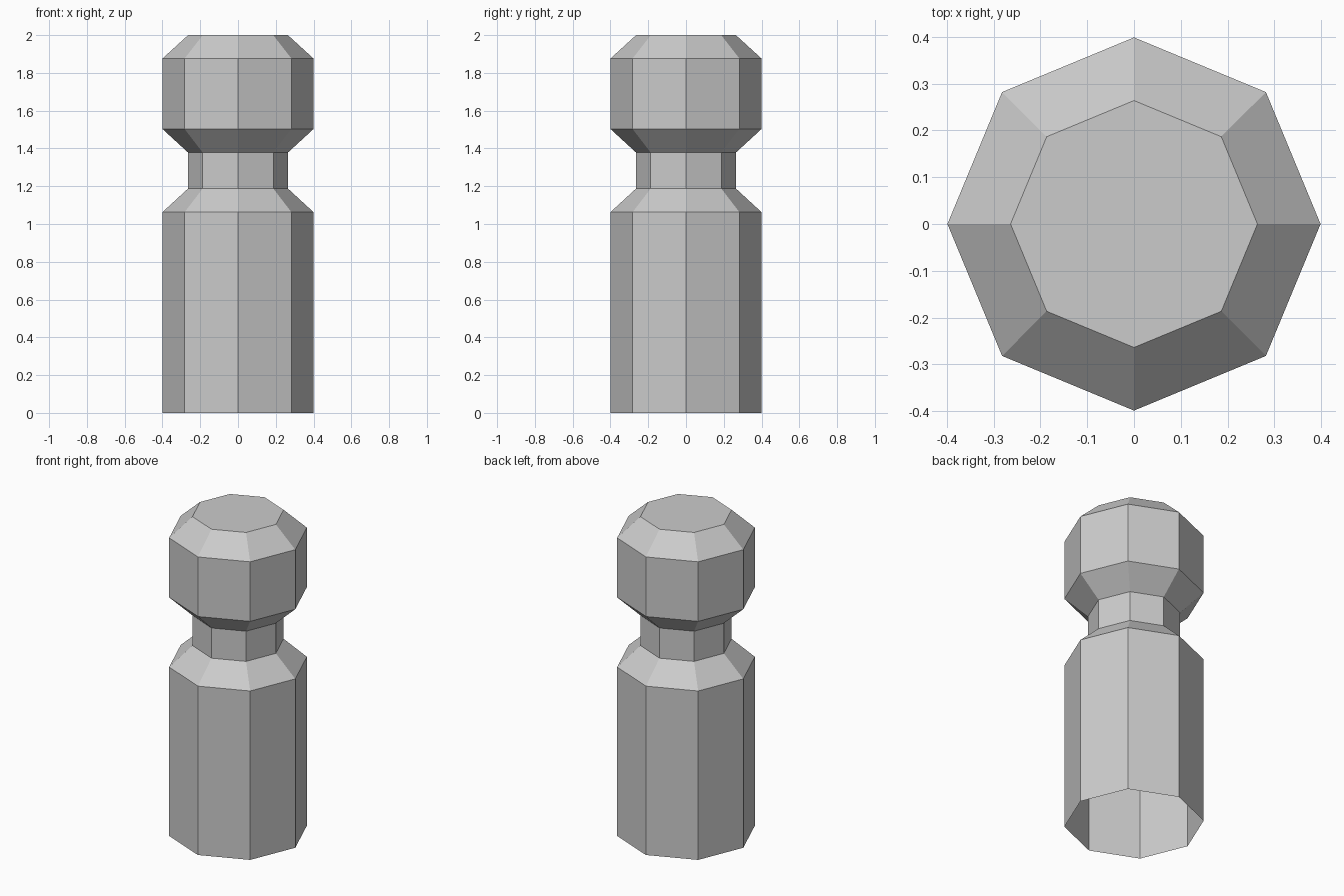
import bpy, bmesh
from math import cos, sin, tau

if "Cube" in bpy.data.objects:
    bpy.data.objects.remove(bpy.data.objects["Cube"])

SIDES = 8
WIDE, NARROW = 0.399, 0.264

# Radius and height of each ring, from the foot to the top
PROFILE = [
    (WIDE, 0.0), (WIDE, 1.0635),          # shaft
    (NARROW, 1.188), (NARROW, 1.378),     # neck
    (WIDE, 1.502), (WIDE, 1.877),         # head
    (NARROW, 2.0),                        # chamfered top
]


def ring(bm, radius, z):
    return [bm.verts.new((radius * cos(tau * i / SIDES), radius * sin(tau * i / SIDES), z))
            for i in range(SIDES)]


# Octagonal bollard: a faceted shell with a closed top and an open foot
bm = bmesh.new()
rings = [ring(bm, r, z) for r, z in PROFILE]
for low, high in zip(rings, rings[1:]):
    for i in range(SIDES):
        j = (i + 1) % SIDES
        bm.faces.new((low[i], low[j], high[j], high[i]))
bm.faces.new(rings[-1])

mesh = bpy.data.meshes.new("bollard_post")
bm.to_mesh(mesh)
bm.free()
bpy.context.collection.objects.link(bpy.data.objects.new("bollard_post", mesh))
